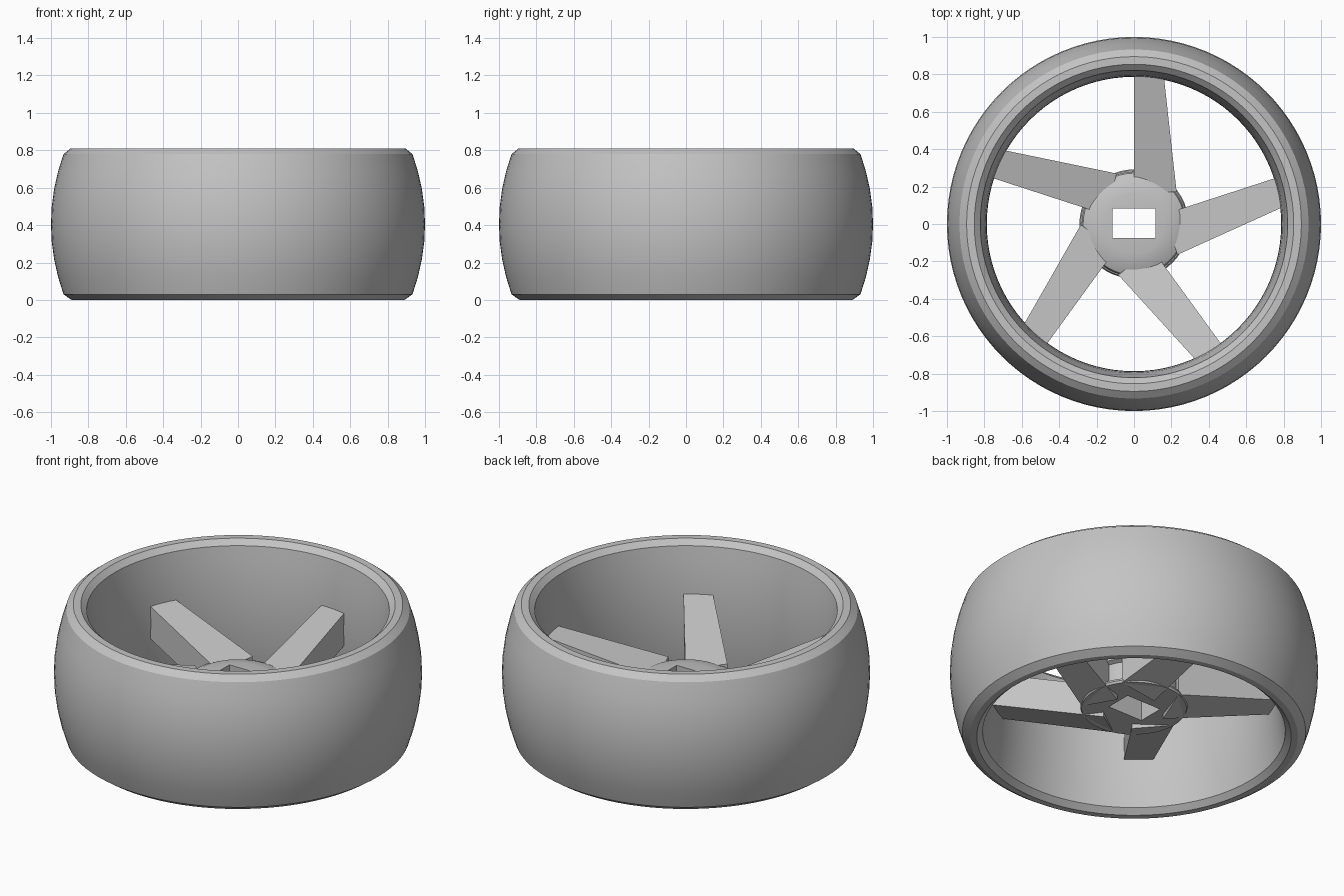
import bpy, bmesh, math
from mathutils import Matrix

if "Cube" in bpy.data.objects:
    bpy.data.objects.remove(bpy.data.objects["Cube"])

grey = bpy.data.materials.new("grey")
grey.diffuse_color = (0.55, 0.55, 0.55, 1)
grey.use_nodes = True
grey.node_tree.nodes["Principled BSDF"].inputs["Base Color"].default_value = grey.diffuse_color


def make_object(name, bm):
    bmesh.ops.recalc_face_normals(bm, faces=bm.faces)
    mesh = bpy.data.meshes.new(name)
    bm.to_mesh(mesh)
    bm.free()
    obj = bpy.data.objects.new(name, mesh)
    bpy.context.collection.objects.link(obj)
    mesh.materials.append(grey)
    return obj


def smooth(obj, degrees):
    bpy.ops.object.select_all(action='DESELECT')
    obj.select_set(True)
    bpy.context.view_layer.objects.active = obj
    bpy.ops.object.shade_smooth_by_angle(angle=math.radians(degrees))


def lathe(name, profile, segments):
    """Spin a closed (radius, height) profile around z."""
    bm = bmesh.new()
    verts = [bm.verts.new((r, 0, z)) for r, z in profile]
    edges = [bm.edges.new((verts[i - 1], verts[i])) for i in range(len(verts))]
    bmesh.ops.spin(bm, geom=verts + edges, cent=(0, 0, 0), axis=(0, 0, 1),
                   angle=math.tau, steps=segments, use_merge=False)
    bmesh.ops.remove_doubles(bm, verts=bm.verts, dist=1e-4)
    bad = [f for f in bm.faces if f.calc_area() < 1e-9]
    bmesh.ops.delete(bm, geom=bad, context='FACES')
    return make_object(name, bm)


# Tyre: barrelled outside, chamfered lips, inside bulging toward the middle
MID, HALF, LIP = 0.405, 0.375, 0.405
steps = [-1 + i / 4 for i in range(9)]
outer = [(1.0 - 0.067 * t * t, MID + HALF * t) for t in steps]
inner = [(0.787 + 0.035 * t * t, MID + HALF * t) for t in reversed(steps)]
tyre = lathe("tyre", [(0.89, MID - LIP)] + outer + [(0.895, MID + LIP), (0.854, MID + LIP)]
             + inner + [(0.854, MID - LIP)], 96)
smooth(tyre, 25)

# Hub: flat flange below, shaft, domed cap, rectangular axle hole
bm = bmesh.new()
rings = [(0.285, 0.178), (0.292, 0.19), (0.285, 0.205), (0.255, 0.21), (0.255, 0.325),
         (0.28, 0.335), (0.272, 0.355), (0.23, 0.375), (0.16, 0.387)]
N = 48
loops = [[bm.verts.new((r * math.cos(math.tau * i / N), r * math.sin(math.tau * i / N), z))
          for i in range(N)] for r, z in rings]
for a, b in zip(loops, loops[1:]):
    for i in range(N):
        bm.faces.new((a[i - 1], a[i], b[i], b[i - 1]))
bm.faces.new(loops[0])
bm.faces.new(loops[-1])
hub = make_object("hub", bm)

bm = bmesh.new()
bmesh.ops.create_cube(bm, size=1, matrix=Matrix.Translation((0, 0.004, 0.3))
                      @ Matrix.Diagonal((0.23, 0.158, 1, 1)))
cutter = make_object("hole_cutter", bm)
cutter.hide_render = True
cut = hub.modifiers.new("hole", 'BOOLEAN')
cut.operation = 'DIFFERENCE'
cut.object = cutter
bpy.context.view_layer.objects.active = hub
bpy.ops.object.modifier_apply(modifier=cut.name)
bpy.data.objects.remove(cutter)
smooth(hub, 35)

# Spokes: tapered blades that rise from the hub to the tyre
plan = [(0, 0.17), (0.228, 0.17), (0.16, 0.785), (0, 0.80)]


def rise(x, y):
    return 0.26 * (math.hypot(x, y) - 0.28)


for k in range(5):
    bm = bmesh.new()
    low = [bm.verts.new((x, y, 0.178 + rise(x, y))) for x, y in plan]
    high = [bm.verts.new((x, y, 0.372 + rise(x, y))) for x, y in plan]
    bm.faces.new(low)
    bm.faces.new(high)
    for i in range(4):
        bm.faces.new((low[i - 1], low[i], high[i], high[i - 1]))
    bm.transform(Matrix.Rotation(math.tau * k / 5, 4, 'Z'))
    make_object(f"spoke_{k + 1}", bm)
